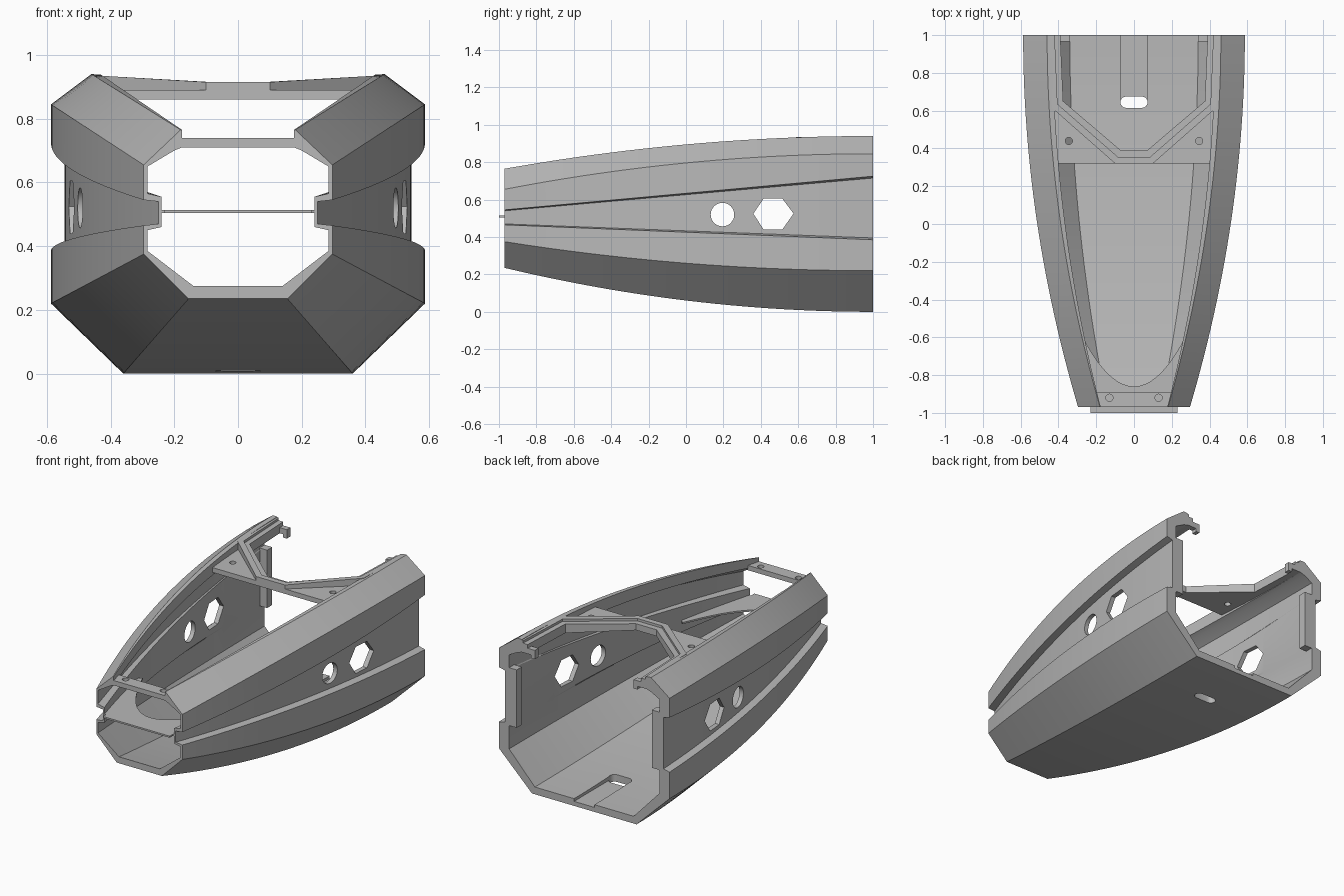
import bpy, bmesh, math

if "Cube" in bpy.data.objects:
    bpy.data.objects.remove(bpy.data.objects["Cube"], do_unlink=True)

grey = bpy.data.materials.new("plain_grey")
grey.use_nodes = True
grey.diffuse_color = (0.48, 0.48, 0.48, 1)
grey.node_tree.nodes["Principled BSDF"].inputs["Base Color"].default_value = (0.48, 0.48, 0.48, 1)


def loft(name, rings):
    """Skin closed rings of points in order and cap both ends."""
    bm = bmesh.new()
    loops = [[bm.verts.new(p) for p in ring] for ring in rings]
    n = len(loops[0])
    for a, b in zip(loops, loops[1:]):
        for i in range(n):
            j = (i + 1) % n
            bm.faces.new((a[i], a[j], b[j], b[i]))
    bm.faces.new(loops[0])
    bm.faces.new(loops[-1])
    bmesh.ops.recalc_face_normals(bm, faces=bm.faces)
    mesh = bpy.data.meshes.new(name)
    bm.to_mesh(mesh)
    bm.free()
    ob = bpy.data.objects.new(name, mesh)
    bpy.context.collection.objects.link(ob)
    mesh.materials.append(grey)
    return ob


def prism(name, outline, z0, z1):
    return loft(name, [[(x, y, z) for x, y in outline] for z in (z0, z1)])


def cross_prism(name, outline):
    """Extrude a (y, z) outline right across the width."""
    return loft(name, [[(x, y, z) for y, z in outline] for x in (-1, 1)])


def box(name, x0, x1, y0, y1, z0, z1):
    return prism(name, [(x0, y0), (x1, y0), (x1, y1), (x0, y1)], z0, z1)


def mirrored(half):
    return half + [(-x, y) for x, y in reversed(half)]


def circle(cx, cy, r, n=32):
    return [(cx + r * math.cos(2 * math.pi * i / n), cy + r * math.sin(2 * math.pi * i / n)) for i in range(n)]


def cut(target, cutter):
    cutter.hide_render = True
    mod = target.modifiers.new("cut", "BOOLEAN")
    mod.operation, mod.solver, mod.object = "DIFFERENCE", "EXACT", cutter
    bpy.context.view_layer.objects.active = target
    bpy.ops.object.modifier_apply(modifier=mod.name)
    bpy.data.objects.remove(cutter, do_unlink=True)


# Half section: back x, back z, front x, front z, straight height run
OUTER = [
    (.36, 0, .155, .235, False),
    (.587, .22, .296, .375, False),
    (.587, .385, .296, .465, True),
    (.545, .395, .25, .47, True),
    (.545, .715, .25, .54, True),
    (.587, .725, .296, .545, True),
    (.587, .845, .296, .655, False),
    (.46, .94, .18, .765, False),
    (.43, .938, .176, .765, False),
]
INNER = [
    (.43, .86, .176, .71, False),
    (.46, .85, .20, .70, False),
    (.517, .82, .284, .65, False),
    (.517, .735, .284, .565, True),
    (.514, .73, .24, .555, True),
    (.514, .385, .24, .46, True),
    (.517, .375, .284, .45, True),
    (.517, .235, .284, .385, False),
    (.34, .045, .14, .275, False),
]


def section(y):
    lin = (1 - y) / 1.97
    t = lin * lin
    half = []
    for xb, zb, xf, zf, straight in OUTER + INNER:
        half.append((xb + (xf - xb) * t, zb + (zf - zb) * (lin if straight else t)))
    k = len(OUTER)
    out, inn = half[:k], half[k:]
    ring = out + inn + [(-x, z) for x, z in reversed(inn)] + [(-x, z) for x, z in reversed(out)]
    return [(x, y, z) for x, z in ring]


# Hull shell with side windows, floor channel and drain slot
STEPS = 28
shell = loft("hull_shell", [section(1 - 1.97 * i / STEPS) for i in range(STEPS + 1)])
cut(shell, cross_prism("round_cutter", circle(.195, .52, .063)))
cut(shell, cross_prism("hex_cutter", [(.36, .525), (.415, .605), (.515, .605),
                                      (.575, .525), (.515, .44), (.415, .44)]))
cut(shell, box("channel_cutter", -.07, .07, .645, 1.1, .028, .2))
slot = []
for side in (1, -1):
    for i in range(9):
        a = math.pi * (i / 8 - .5)
        slot.append((side * (.042 + .03 * math.cos(a)), .645 + side * .03 * math.sin(a)))
cut(shell, prism("slot_cutter", slot, -.1, .2))

# Thin tongue plate with a curved rear edge
edge = [(.23, -1), (.23, -.97), (.245, -.965), (.30, -.77), (.34, -.6), (.36, -.47)]
edge += [(.34 * (1 - i / 12), -.86 + 3.55 * (.34 * (1 - i / 12)) ** 2) for i in range(12)]
left_side = [(-x, y) for x, y in reversed(edge)]
prism("tongue_plate", edge + [(0, -.86)] + left_side, .504, .514)

# Front cross bar
bar = prism("front_cross_bar", mirrored([(.18, -.97), (.20, -.89)]), .71, .74)
for x in (-.13, .13):
    cut(bar, prism("bar_hole_cutter", circle(x, -.92, .019, 20), .6, .8))

# Top brace plate
plate = prism("brace_plate", mirrored([(.41, .32), (.43, .62), (.39, .63), (.08, .38)]), .86, .89)
for x in (-.345, .345):
    cut(plate, prism("plate_hole_cutter", circle(x, .44, .019, 20), .8, 1))


def rib(name, outer, inner, drop):
    """Raised strip between two plan paths, rising towards the sides."""
    def top(x):
        return .915 + .06 * max(0, abs(x) - .1) - drop
    rings = []
    for a, b in zip(mirrored(outer), mirrored(inner)):
        rings.append([(*a, .86), (*a, top(a[0])), (*b, top(b[0])), (*b, .86)])
    return loft(name, rings)


# V-shaped rib running back along both rails, in two tiers
mid = [(.42, 1), (.405, .635), (.085, .355)]
rib("brace_rib_upper", [(.445, 1), (.435, .615), (.1, .32)], mid, 0)
rib("brace_rib_lower", mid, [(.39, 1), (.375, .65), (.07, .39)], .015)

# Rear hooks and upright flanges
for s, label in ((1, "left"), (-1, "right")):
    box(label + "_rear_hook", *sorted((s * .34, s * .44)), .965, 1, .86, .895)
    box(label + "_hook_lip", *sorted((s * .34, s * .365)), .965, 1, .84, .86)
    box(label + "_rear_flange", *sorted((s * .465, s * .53)), .95, 1, .38, .74)

# Shading
for ob in bpy.context.view_layer.objects:
    ob.select_set(ob.name == "hull_shell")
bpy.context.view_layer.objects.active = shell
bpy.ops.object.shade_smooth_by_angle(angle=math.radians(25))
